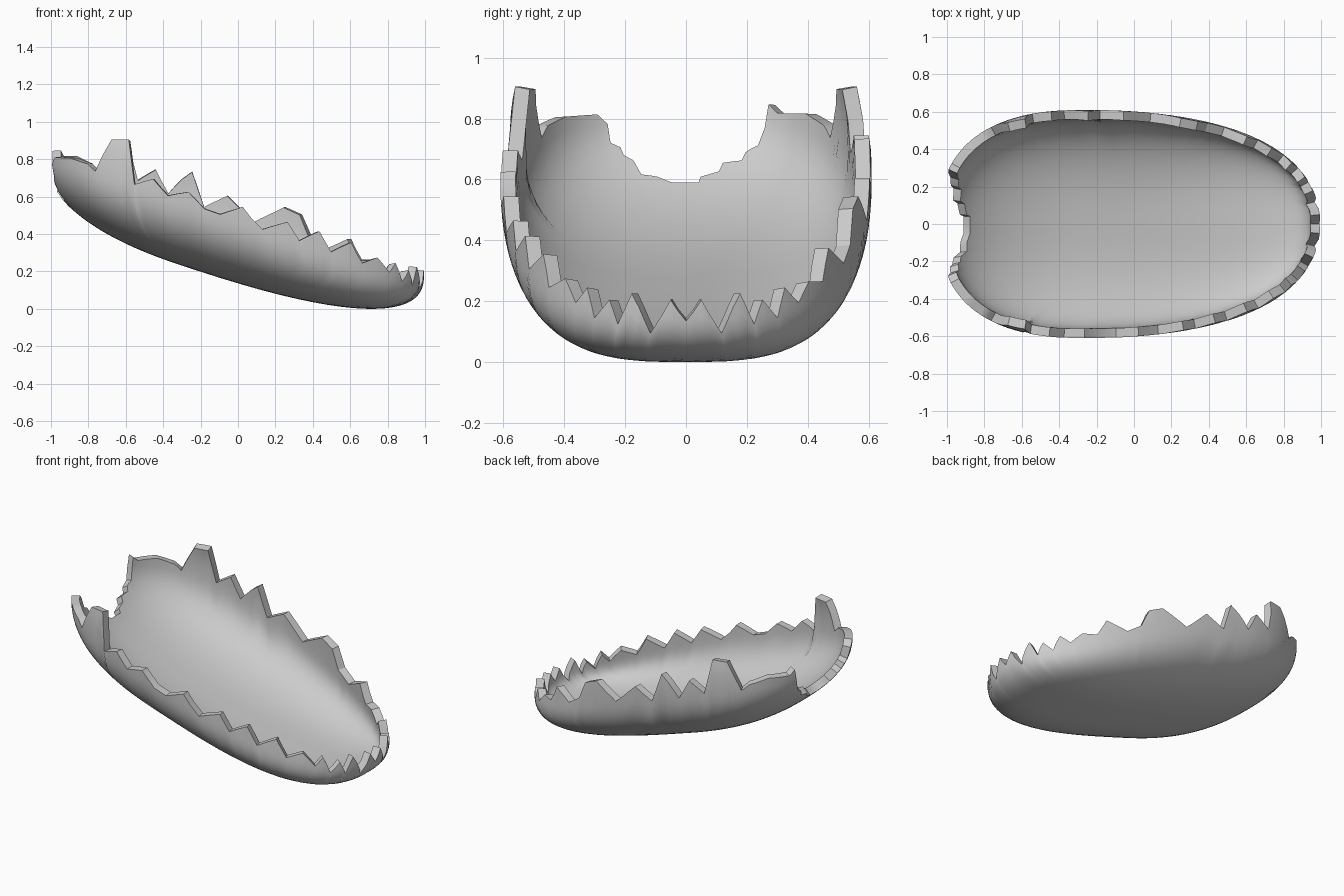
import bpy
import bmesh
from math import sin, cos, asin, acos, pi, radians, degrees, copysign

default_cube = bpy.data.objects.get("Cube")
if default_cube:
    bpy.data.objects.remove(default_cube, do_unlink=True)

# Overall egg proportions
CENTRE, FRONT, REAR = -0.25, 1.25, 0.79
HALF_WIDTH, DEPTH, THICKNESS = 0.61, 0.38, 0.05
ROWS = 20

# Jagged rim heights: nose by angle, sides by x, rear by angle from the back
nose = [(0, .14), (3.7, .21), (8, .1), (15, .23), (18, .13), (22, .21), (26, .15), (30, .25)]
left_side = [(.8, .2), (.74, .27), (.66, .27), (.61, .38), (.48, .33), (.4, .39),
             (.35, .51), (.26, .55), (.09, .47), (-.05, .61), (-.18, .55),
             (-.24, .74), (-.37, .62), (-.44, .75), (-.54, .69), (-.59, .91),
             (-.68, .91), (-.76, .74), (-.8, .78)]
right_side = [(.81, .2), (.75, .28), (.66, .25), (.61, .36), (.49, .31), (.44, .42),
              (.32, .37), (.27, .47), (.12, .43), (.03, .55), (-.1, .51), (-.18, .54),
              (-.26, .63), (-.37, .61), (-.45, .7), (-.55, .67), (-.59, .91),
              (-.68, .91), (-.76, .74), (-.8, .78)]
left_rear = [(40, .82), (27, .82), (23.5, .85), (22, .77), (20, .7), (16, .67),
             (15, .64), (9, .63), (8, .6), (3, .58), (2.5, .56)]
right_rear = [(40, .81), (26, .815), (22, .78), (21, .71), (18, .69), (17, .66),
              (14, .64), (12, .59), (7, .58), (3, .56)]


def signed_power(value, power):
    return copysign(abs(value) ** power, value)


def angle_at(x):
    """Outline angle in degrees at a given x."""
    offset = x - CENTRE
    if offset >= 0:
        return degrees(acos((offset / FRONT) ** 1.1))
    return degrees(acos(-(-offset / REAR) ** 1.25))


def equator(x):
    return 0.52 - 0.325 * x


def half_rim(side, rear):
    return nose + [(angle_at(x), z) for x, z in side] + [(180 - a, z) for a, z in rear]


def shell_point(angle, latitude):
    """Point on the egg: rounded below the equator, nearly upright above it."""
    c, s = cos(angle), sin(angle)
    reach = max(0.0, cos(latitude)) ** 0.8
    belly_part = max(0.0, sin(latitude))
    if latitude < 0:
        reach = 1 - 0.35 * (1 - reach)
    # The nose half grows squarer towards the belly
    power = 2 / (2.2 + 1.1 * belly_part) if c >= 0 else 2 / 2.5
    length = FRONT if c >= 0 else REAR
    x = CENTRE + reach * length * signed_power(c, power)
    y = reach * HALF_WIDTH * signed_power(s, power)
    return x, y, equator(x) - DEPTH * signed_power(sin(latitude), 0.8)


def rim_latitude(angle, height):
    """Latitude below the equator where the shell wall reaches a height."""
    latitude = 0.0
    for _ in range(30):
        drop = (equator(shell_point(angle, latitude)[0]) - height) / DEPTH
        drop = max(-0.95, min(0.95, drop))
        latitude = asin(signed_power(drop, 1.25))
    return latitude


# Join both halves of the rim and subdivide its long spans
rim = half_rim(left_side, left_rear) + [(180, .56)]
rim += [(360 - a, z) for a, z in reversed(half_rim(right_side, right_rear))]
samples = []
for (a0, z0), (a1, z1) in zip(rim, rim[1:]):
    steps = max(1, round((a1 - a0) / 2.2))
    for k in range(steps):
        t = k / steps
        samples.append((radians(a0 + (a1 - a0) * t), z0 + (z1 - z0) * t))

# Curved wall, from the jagged rim down to the belly
bm = bmesh.new()
columns = []
for angle, height in samples:
    top = rim_latitude(angle, height)
    column = []
    for j in range(ROWS):
        t = j / ROWS
        column.append(bm.verts.new(shell_point(angle, t * pi / 2 + top * (1 - t) ** 2)))
    columns.append(column)
belly = bm.verts.new((CENTRE, 0, equator(CENTRE) - DEPTH))
for i, column in enumerate(columns):
    following = columns[(i + 1) % len(columns)]
    for j in range(ROWS - 1):
        bm.faces.new((column[j], column[j + 1], following[j + 1], following[j]))
    bm.faces.new((column[-1], belly, following[-1]))

mesh = bpy.data.meshes.new("broken_shell")
bm.to_mesh(mesh)
bm.free()
shell = bpy.data.objects.new("broken_shell", mesh)
bpy.context.scene.collection.objects.link(shell)

# Shell thickness
solid = shell.modifiers.new("thickness", "SOLIDIFY")
solid.thickness = THICKNESS
solid.offset = -1
bpy.ops.object.select_all(action="DESELECT")
shell.select_set(True)
bpy.context.view_layer.objects.active = shell
bpy.ops.object.modifier_apply(modifier=solid.name)

# Rest on the ground, centred along its length
xs = [v.co.x for v in shell.data.vertices]
middle = (max(xs) + min(xs)) / 2
low = min(v.co.z for v in shell.data.vertices)
for v in shell.data.vertices:
    v.co.x -= middle
    v.co.z -= low
bpy.ops.object.shade_smooth_by_angle(angle=radians(30))

# Plain grey shell colour
grey = bpy.data.materials.new("shell_grey")
grey.use_nodes = True
colour = (0.6, 0.6, 0.6, 1)
grey.diffuse_color = colour
grey.node_tree.nodes["Principled BSDF"].inputs["Base Color"].default_value = colour
shell.data.materials.append(grey)
